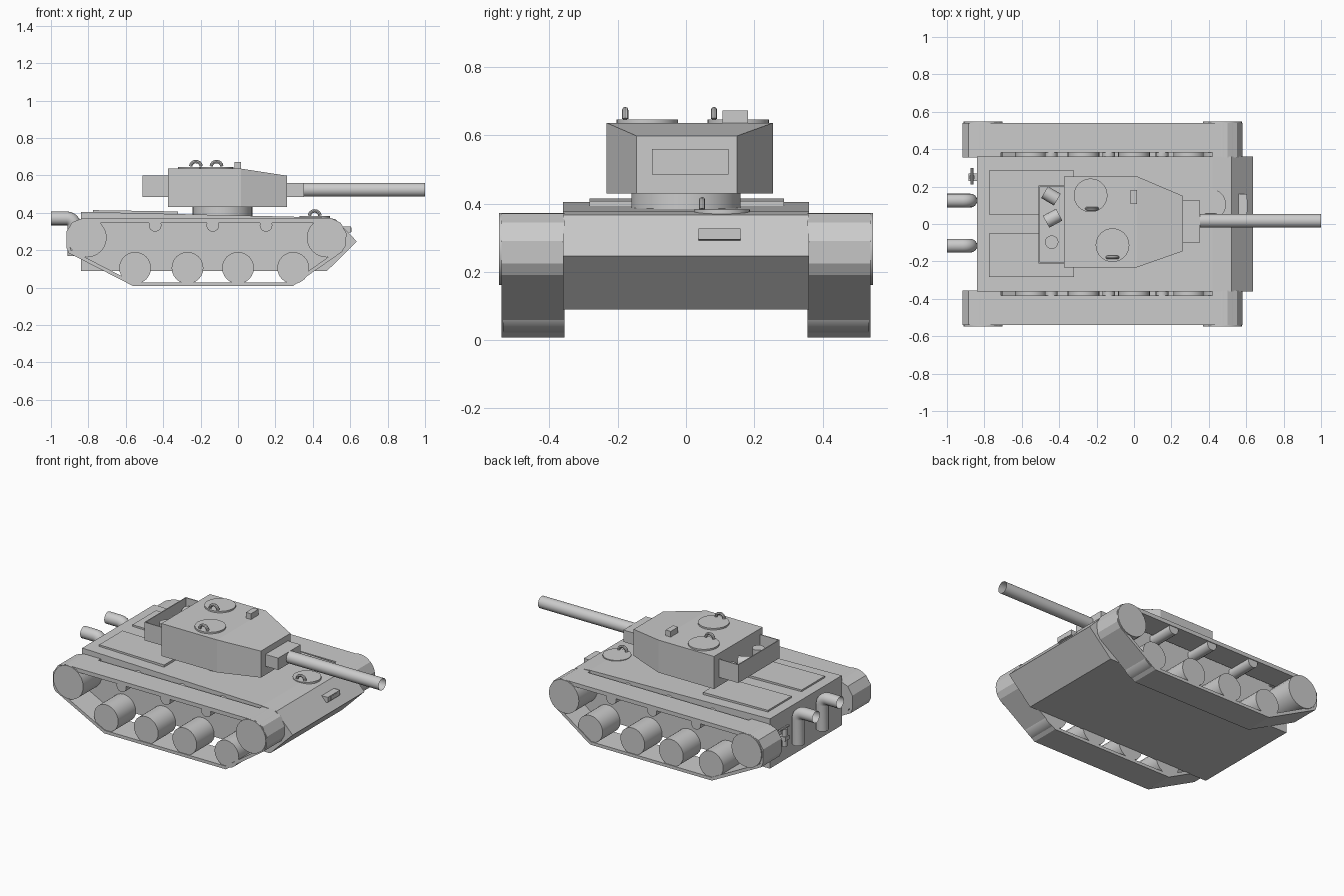
import bpy, bmesh, math
from mathutils import Vector

if "Cube" in bpy.data.objects:
    bpy.data.objects.remove(bpy.data.objects["Cube"])


def finish(name, bm, smooth=False):
    bmesh.ops.recalc_face_normals(bm, faces=bm.faces[:])
    me = bpy.data.meshes.new(name)
    bm.to_mesh(me)
    bm.free()
    ob = bpy.data.objects.new(name, me)
    bpy.context.collection.objects.link(ob)
    if smooth:
        bpy.ops.object.select_all(action='DESELECT')
        ob.select_set(True)
        bpy.context.view_layer.objects.active = ob
        bpy.ops.object.shade_smooth_by_angle(angle=math.radians(30))
    return ob


def prism(name, pts, y0, y1):
    """Side profile of (x, z) points extruded along y."""
    bm = bmesh.new()
    f = bm.faces.new([bm.verts.new((x, y0, z)) for x, z in pts])
    r = bmesh.ops.extrude_face_region(bm, geom=[f])
    vs = [v for v in r['geom'] if isinstance(v, bmesh.types.BMVert)]
    bmesh.ops.translate(bm, vec=(0, y1 - y0, 0), verts=vs)
    return finish(name, bm)


def box(name, x0, x1, y0, y1, z0, z1):
    return prism(name, [(x0, z0), (x1, z0), (x1, z1), (x0, z1)], y0, y1)


def cyl(name, a, b, r, n=24, caps=True):
    """Cylinder between two points."""
    a, b = Vector(a), Vector(b)
    bm = bmesh.new()
    bmesh.ops.create_cone(bm, cap_ends=caps, segments=n, radius1=r, radius2=r, depth=(b - a).length)
    q = (b - a).to_track_quat('Z', 'Y')
    for v in bm.verts:
        v.co = q @ v.co + (a + b) / 2
    return finish(name, bm, True)


def tube(name, path, r, n=14, caps=False):
    """Sweep a circle along a path lying in an xz plane."""
    bm = bmesh.new()
    path = [Vector(p) for p in path]
    rings = []
    for i, p in enumerate(path):
        t = (path[min(i + 1, len(path) - 1)] - path[max(i - 1, 0)]).normalized()
        side = Vector((0, 1, 0))
        up = t.cross(side)
        rings.append([bm.verts.new(p + r * (math.cos(k * math.tau / n) * side + math.sin(k * math.tau / n) * up))
                      for k in range(n)])
    for r0, r1 in zip(rings, rings[1:]):
        for k in range(n):
            bm.faces.new((r0[k], r0[(k + 1) % n], r1[(k + 1) % n], r1[k]))
    if caps:
        bm.faces.new(rings[0])
        bm.faces.new(rings[-1])
    return finish(name, bm, True)


def belt(name, pts, y0, y1, thick, closed):
    """Thin track strip following a profile, thickened inwards."""
    n = len(pts)
    outer = [Vector(p) for p in pts]
    inner = []
    for i, p in enumerate(outer):
        prev = outer[i - 1] if closed or i else p
        nxt = outer[(i + 1) % n] if closed or i < n - 1 else p
        t = (nxt - prev).normalized()
        inner.append(p + thick * Vector((t.y, -t.x)))
    return prism(name, [tuple(p) for p in outer + inner[::-1]], y0, y1)


def hatch(name, x, y, z, r, hx, hy):
    """Round lid with an arched handle."""
    cyl(name, (x, y, z - 0.005), (x, y, z + 0.01), r, 32)
    arch = [(hx - 0.028 * math.cos(a), hy, z + 0.012 + 0.026 * math.sin(a))
            for a in [math.pi * k / 8 for k in range(9)]]
    tube(name + "_handle", arch, 0.009, 8, True)


# Hull
prism("hull", [(-0.84, 0.09), (0.477, 0.09), (0.635, 0.247), (0.52, 0.367), (0.42, 0.376), (-0.84, 0.405)],
      -0.36, 0.36)
for side, y0, y1 in (("left", 0.05, 0.287), ("right", -0.283, -0.05)):
    prism("engine_cover_" + side, [(-0.775, 0.38), (-0.32, 0.38), (-0.32, 0.407), (-0.775, 0.414)], y0, y1)

# Running gear on both sides
lower_run = [(0.42, 0.371), (0.50, 0.371), (0.55, 0.345), (0.58, 0.29), (0.576, 0.225), (0.555, 0.19),
             (0.293, 0.008), (-0.56, 0.008), (-0.905, 0.185), (-0.918, 0.215), (-0.918, 0.30),
             (-0.885, 0.35), (-0.83, 0.371), (-0.71, 0.371)]
for side, s in (("left", 1), ("right", -1)):
    belt("track_lower_" + side, lower_run, s * 0.355, s * 0.54, 0.02, False)
    box("track_upper_" + side, -0.75, 0.46, s * 0.383, s * 0.54, 0.346, 0.371)
    for nm, x in (("drive_wheel", -0.807), ("idler_wheel", 0.473)):
        cyl(f"{nm}_{side}", (x, s * 0.355, 0.267), (x, s * 0.547, 0.267), 0.105)
    for i, x in enumerate((-0.55, -0.27, 0.0, 0.295)):
        cyl(f"road_wheel_{side}_{i}", (x, s * 0.355, 0.105), (x, s * 0.535, 0.105), 0.085)
    for i, x in enumerate((-0.443, -0.135, 0.15)):
        cyl(f"return_roller_{side}_{i}", (x, s * 0.355, 0.333), (x, s * 0.535, 0.333), 0.034, 16)

# Turret: plan outline extruded, with the roof dropping towards the front
plan = [(-0.375, -0.232), (0.015, -0.232), (0.262, -0.145), (0.262, 0.15), (0.015, 0.255), (-0.375, 0.255)]
bm = bmesh.new()
low = [bm.verts.new((x, y, 0.43)) for x, y in plan]
top = [bm.verts.new((x, y, 0.598 if x > 0.2 else 0.636)) for x, y in plan]
bm.faces.new(low)
for t in ((0, 1, 4, 5), (1, 2, 3, 4)):
    bm.faces.new([top[i] for i in t])
for i in range(6):
    j = (i + 1) % 6
    bm.faces.new((low[i], low[j], top[j], top[i]))
finish("turret", bm)
cyl("turret_ring", (-0.083, 0, 0.37), (-0.083, 0, 0.435), 0.16, 32)

# Gun
box("mantlet", 0.25, 0.352, -0.10, 0.125, 0.485, 0.56)
cyl("gun_barrel", (0.345, 0.017, 0.523), (1.0, 0.017, 0.523), 0.037, 24, False)

# Open stowage bin behind the turret, with loose rolls inside
box("bin_floor", -0.51, -0.37, -0.21, 0.205, 0.485, 0.492)
box("bin_back", -0.51, -0.504, -0.21, 0.205, 0.485, 0.60)
for nm, y in (("left", 0.199), ("right", -0.21)):
    box("bin_end_" + nm, -0.51, -0.37, y, y + 0.006, 0.485, 0.60)
cyl("roll_a", (-0.478, 0.17, 0.53), (-0.41, 0.13, 0.53), 0.036, 16)
cyl("roll_b", (-0.47, 0.012, 0.53), (-0.40, 0.05, 0.53), 0.036, 16)
cyl("roll_upright", (-0.44, -0.097, 0.49), (-0.44, -0.097, 0.575), 0.036, 16)

# Hatches, periscope and vision block
hatch("turret_hatch_left", -0.232, 0.153, 0.636, 0.09, -0.225, 0.082)
hatch("turret_hatch_right", -0.115, -0.113, 0.636, 0.09, -0.115, -0.178)
hatch("driver_hatch", 0.41, 0.105, 0.372, 0.082, 0.41, 0.047)
box("periscope", -0.02, 0.016, 0.107, 0.182, 0.625, 0.672)
prism("vision_block", [(0.55, 0.325), (0.582, 0.29), (0.604, 0.295), (0.604, 0.327)], 0.037, 0.16)
box("vision_slot", 0.595, 0.606, 0.065, 0.132, 0.297, 0.322)

# Exhaust pipes: vertical, elbow, then horizontal with an open end
for side, y in (("left", 0.125), ("right", -0.116)):
    bend = [(-0.915 + 0.04 * math.cos(a), y, 0.33 + 0.04 * math.sin(a))
            for a in [math.pi / 2 * k / 6 for k in range(7)]]
    tube("exhaust_" + side, [(-0.875, y, 0.17)] + bend + [(-1.0, y, 0.37)], 0.037, 16)
    cyl("exhaust_base_" + side, (-0.875, y, 0.168), (-0.875, y, 0.18), 0.036, 16)

# Towing pin on the rear plate
cyl("tow_pin", (-0.866, 0.25, 0.20), (-0.866, 0.25, 0.31), 0.016, 12)
cyl("tow_pin_bar", (-0.866, 0.21, 0.315), (-0.866, 0.30, 0.315), 0.008, 8)
box("tow_bracket", -0.885, -0.835, 0.23, 0.27, 0.24, 0.265)
